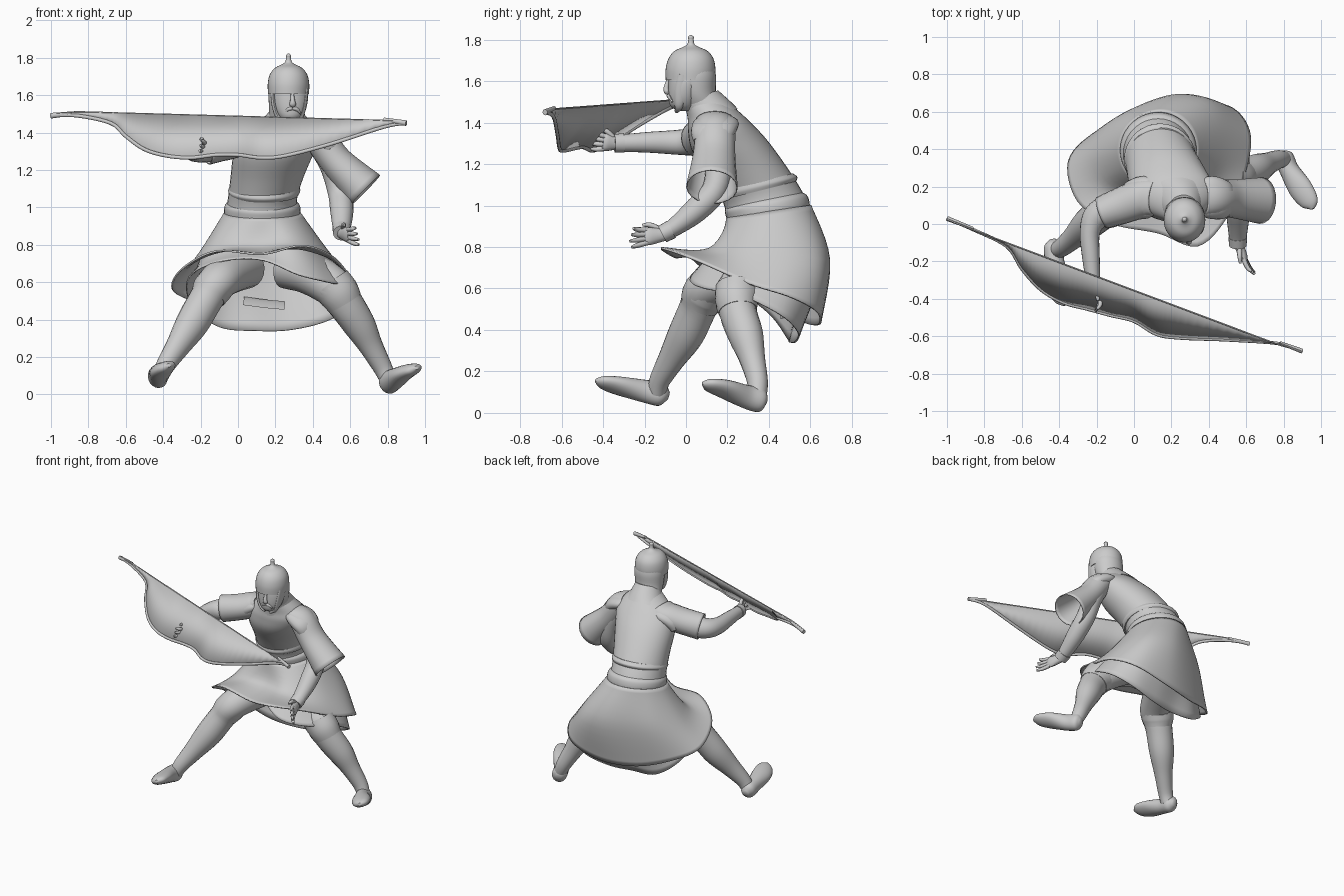
import bpy, bmesh
from math import sin, cos, pi
from mathutils import Vector


def spline(pts, n, closed=False):
    """Catmull-Rom through tuples of any length."""
    out, m = [], len(pts)
    get = (lambda i: pts[i % m]) if closed else (lambda i: pts[max(0, min(m - 1, i))])
    for i in range(m if closed else m - 1):
        for k in range(n):
            t = k / n
            out.append(tuple(0.5 * (2 * b + (c - a) * t + (2 * a - 5 * b + 4 * c - d) * t * t
                                    + (3 * b - a - 3 * c + d) * t ** 3)
                             for a, b, c, d in zip(get(i - 1), get(i), get(i + 1), get(i + 2))))
    if not closed:
        out.append(tuple(pts[-1]))
    return out


def mesh(name, rows, closed=True, caps=False, thick=0):
    bm = bmesh.new()
    vs = [[bm.verts.new(p) for p in r] for r in rows]
    n = len(rows[0])
    for a, b in zip(vs, vs[1:]):
        for i in range(n if closed else n - 1):
            j = (i + 1) % n
            bm.faces.new((a[i], a[j], b[j], b[i]))
    if caps:
        bm.faces.new(vs[0])
        bm.faces.new(vs[-1])
    bmesh.ops.recalc_face_normals(bm, faces=bm.faces)
    me = bpy.data.meshes.new(name)
    bm.to_mesh(me)
    bm.free()
    ob = bpy.data.objects.new(name, me)
    bpy.context.collection.objects.link(ob)
    if thick:
        mod = ob.modifiers.new("thickness", 'SOLIDIFY')
        mod.thickness = thick
        mod.offset = 0
    bpy.ops.object.select_all(action='DESELECT')
    ob.select_set(True)
    bpy.context.view_layer.objects.active = ob
    bpy.ops.object.shade_smooth_by_angle(angle=0.8)
    return ob


def tube(name, pts, up=(0, 0, 1), sides=20, n=5, caps=True, thick=0):
    """pts: x, y, z, half width, half height."""
    path = spline(pts, n)
    rows = []
    for i, p in enumerate(path):
        a, b = path[max(0, i - 1)], path[min(len(path) - 1, i + 1)]
        t = (Vector(b[:3]) - Vector(a[:3])).normalized()
        s = t.cross(Vector(up)).normalized()
        u = s.cross(t)
        rows.append([Vector(p[:3]) + s * p[3] * cos(k * 2 * pi / sides) + u * p[4] * sin(k * 2 * pi / sides)
                     for k in range(sides)])
    return mesh(name, rows, True, caps, thick)


def body(name, secs, tilt=0.0, caps=True, n=5):
    """Stack of level ellipses: x, y, z, rx, ry; tilt lifts the back."""
    rows = [[(x + rx * cos(k * pi / 18), y + ry * sin(k * pi / 18), z + tilt * ry * sin(k * pi / 18))
             for k in range(36)] for x, y, z, rx, ry in spline(secs, n)]
    return mesh(name, rows, True, caps)


def drape(name, rows, thick=0.01):
    """Closed cloth skirt through rings of control points."""
    around = [spline(r, 6, True) for r in rows]
    cols = [spline(c, 6) for c in zip(*around)]
    return mesh(name, list(zip(*cols)), True, False, thick)


def ball(name, loc, scale):
    x, y, z = loc
    a, b, c = scale
    secs = [(x, y, z - c * cos(k * pi / 12), max(.001, a * sin(k * pi / 12)), max(.001, b * sin(k * pi / 12)))
            for k in range(13)]
    return body(name, secs, n=1)


# Torso, collar and belt
body("torso", [(.13, .40, .95, .2, .2), (.13, .37, 1.04, .185, .19), (.155, .30, 1.16, .195, .185),
               (.19, .21, 1.29, .215, .18), (.22, .16, 1.38, .215, .15), (.235, .13, 1.44, .17, .12),
               (.26, .09, 1.5, .09, .09)], .15)
body("belt", [(.13, .40, .95, .2, .198), (.13, .395, .98, .205, .2), (.13, .385, 1.01, .2, .198),
              (.13, .375, 1.03, .18, .18)], .2)
body("sash", [(.14, .35, 1.07, .185, .18), (.14, .345, 1.09, .193, .192), (.145, .335, 1.11, .185, .18)], .25)
body("collar", [(.235, .13, 1.43, .15, .12), (.25, .11, 1.47, .115, .105), (.265, .07, 1.53, .085, .085)], .3)

# Head: face, helmet and finial
body("face", [(.275, -.005, 1.455, .03, .03), (.28, -.015, 1.48, .06, .06), (.28, -.01, 1.53, .085, .075),
              (.28, 0, 1.6, .095, .085), (.28, 0, 1.65, .08, .08)])
tube("nose", [(.29, -.085, 1.61, .008, .008), (.292, -.095, 1.57, .013, .013),
              (.292, -.093, 1.55, .018, .014), (.29, -.08, 1.54, .008, .008)], (0, 1, 0), 10)
for s in (-1, 1):
    tube("moustache", [(.291, -.086, 1.53, .009, .008), (.291 + s * .025, -.08, 1.523, .01, .008),
                       (.291 + s * .045, -.066, 1.5, .004, .004)], (0, 1, 0), 8)
    tube("cheek_guard", [(.275 + s * .09, -.01, 1.63, .03, .012), (.273 + s * .082, -.025, 1.55, .03, .012),
                         (.275 + s * .06, -.035, 1.48, .02, .012), (.275 + s * .02, -.045, 1.455, .01, .01)],
         (1, 0, 0), 12)
body("helmet_neck_guard", [(.255, .08, 1.48, .09, .09), (.265, .055, 1.54, .1, .09),
                           (.27, .045, 1.62, .107, .1), (.27, .035, 1.67, .1, .1)])
body("helmet", [(.27, .02, 1.605, .109, .118), (.27, .022, 1.66, .111, .12), (.27, .024, 1.71, .1, .108),
                (.27, .024, 1.745, .073, .08), (.27, .024, 1.765, .035, .037), (.27, .024, 1.778, .018, .018),
                (.27, .024, 1.8, .013, .013), (.27, .024, 1.813, .014, .014), (.27, .024, 1.823, .003, .003)])


# Arms, sleeves, hands
def hand(name, wrist, tip, up, curl=0.0):
    w, t = Vector(wrist), Vector(tip)
    d = (t - w).normalized()
    u = Vector(up).normalized()
    n = d.cross(u).normalized()
    L = (t - w).length
    pts = [(*(w + d * L * f), a, b) for f, a, b in ((-.1, .03, .03), (.1, .026, .035), (.4, .022, .043), (.55, .012, .038))]
    tube(name + "_palm", pts, u, 12)
    for i in range(4):
        o = u * (i - 1.5) * .02
        q = [w + d * L * .45 + o, w + d * L * .75 + o * 1.3 + n * curl * .3,
             w + d * L * (.98 - .05 * abs(i - 1)) + o * 1.5 + n * curl]
        tube(name + "_finger", [(*v, r, r) for v, r in zip(q, (.013, .012, .007))], u, 8)
    q = [w + d * L * .12 + u * .03, w + d * L * .35 + u * .055 + n * .01, w + d * L * .55 + u * .06 + n * .02]
    tube(name + "_thumb", [(*v, r, r) for v, r in zip(q, (.014, .013, .007))], n, 8)


tube("left_arm", [(.42, .15, 1.37, .07, .07), (.5, .16, 1.23, .066, .066), (.545, .14, 1.08, .062, .065),
                  (.555, .05, .98, .06, .062), (.555, -.05, .9, .045, .05), (.555, -.11, .865, .036, .04)], (1, 0, 0))
tube("left_cuff", [(.555, -.07, .885, .046, .05), (.555, -.115, .862, .044, .047)], (1, 0, 0))
hand("left_hand", (.56, -.11, .86), (.625, -.28, .84), (-.15, 0, 1), -.02)
tube("left_sleeve", [(.37, .14, 1.41, .09, .05), (.44, .14, 1.36, .095, .08), (.53, .135, 1.24, .1, .085),
                     (.68, .125, 1.09, .122, .112)], caps=False, thick=.006)
tube("right_arm", [(.06, .15, 1.37, .08, .08), (-.07, .1, 1.33, .08, .08), (-.19, .05, 1.31, .075, .07),
                   (-.235, -.04, 1.305, .055, .06), (-.23, -.18, 1.305, .047, .05), (-.215, -.34, 1.3, .036, .04)])
tube("right_cuff", [(-.22, -.3, 1.302, .043, .047), (-.214, -.345, 1.3, .041, .044)])
hand("right_hand", (-.213, -.34, 1.3), (-.165, -.455, 1.31), (.2, 0, 1), .04)
tube("right_sleeve", [(.11, .14, 1.42, .09, .05), (.05, .14, 1.38, .1, .08), (-.06, .1, 1.345, .095, .085),
                      (-.17, .06, 1.32, .085, .09)], caps=False, thick=.008)
for name, x, s in (("right_shoulder_plate", .07, -1), ("left_shoulder_plate", .4, 1)):
    tube(name, [(x - s * .07, .15, 1.41, .08, .03), (x, .145, 1.395, .112, .05), (x + s * .07, .13, 1.355, .108, .06),
                (x + s * .1, .125, 1.31, .09, .05)])

# Legs, boots
tube("right_leg", [(.04, .38, .68, .115, .115), (-.04, .23, .65, .115, .11), (-.11, .1, .6, .108, .1),
                   (-.17, .06, .51, .092, .092), (-.245, .0, .38, .085, .09), (-.32, -.07, .26, .062, .068),
                   (-.385, -.125, .16, .05, .052), (-.415, -.14, .1, .045, .045)])
tube("right_boot_top", [(-.11, .11, .6, .11, .102), (-.14, .085, .56, .108, .103), (-.16, .065, .52, .094, .094)])
tube("right_boot", [(-.435, -.085, .08, .02, .02), (-.43, -.12, .09, .05, .058), (-.425, -.2, .105, .052, .055),
                    (-.405, -.32, .13, .066, .042), (-.38, -.4, .148, .05, .028), (-.37, -.435, .156, .01, .01)],
     (-.35, 0, 1))
tube("left_leg", [(.26, .42, .68, .115, .115), (.38, .33, .65, .115, .115), (.5, .25, .58, .108, .11),
                  (.57, .25, .49, .09, .098), (.65, .29, .37, .083, .087), (.71, .32, .26, .062, .065),
                  (.77, .345, .15, .05, .052), (.8, .345, .085, .045, .045)])
tube("left_boot_top", [(.5, .25, .59, .11, .112), (.54, .245, .54, .105, .11), (.57, .25, .49, .093, .1)])
tube("left_boot", [(.79, .385, .055, .02, .02), (.8, .36, .062, .05, .06), (.83, .29, .078, .052, .058),
                   (.89, .19, .115, .066, .042), (.94, .115, .135, .05, .028), (.955, .08, .142, .01, .01)], (-.35, 0, 1))

# Two skirt layers, rings run from front centre towards +x
waist = [(.13 + .2 * sin(k * pi / 6), .4 - .2 * cos(k * pi / 6), .97 - .03 * cos(k * pi / 6)) for k in range(12)]
hips = [(.13, .15, .79), (.29, .11, .79), (.4, .17, .775), (.47, .33, .77), (.47, .52, .76), (.4, .65, .74),
        (.23, .69, .74), (.03, .63, .74), (-.13, .53, .74), (-.22, .37, .73), (-.17, .22, .76), (-.04, .16, .785)]
rim = [(.13, -.05, .75), (.34, -.12, .795), (.5, .04, .74), (.6, .3, .625), (.615, .5, .56), (.5, .63, .49),
       (.25, .645, .43), (0, .585, .43), (-.22, .48, .49), (-.35, .33, .56), (-.3, .12, .67), (-.12, 0, .765)]
drape("tunic_skirt", [waist, hips, rim])
inner_rim = [(.12, .08, .72), (.32, .02, .64), (.48, .09, .6), (.6, .26, .57), (.6, .46, .47), (.47, .54, .39),
             (.28, .53, .345), (.1, .5, .34), (-.1, .49, .36), (-.25, .4, .48), (-.26, .2, .63), (-.1, .08, .71)]
inner_hips = [tuple(c + (h - c) * .93 for h, c in zip(p, (.13, .39, .74))) for p in hips]
drape("inner_robe", [waist, inner_hips, inner_rim], .008)

# Flat plate hanging inside the back of the robe
tube("seat_plate", [(.03, .5, .5, .05, .01), (.14, .5, .485, .05, .01), (.25, .5, .475, .05, .01)],
     (0, -.5, 1), sides=4, n=1)

# Bow: limb, string and the web between them
limb = [(-1, .03, 1.49), (-.86, -.03, 1.49), (-.68, -.12, 1.45), (-.6, -.24, 1.38), (-.5, -.35, 1.31),
        (-.38, -.42, 1.275), (-.25, -.455, 1.265), (-.12, -.49, 1.28), (0, -.52, 1.28), (.12, -.59, 1.265),
        (.25, -.61, 1.275), (.5, -.62, 1.34), (.78, -.64, 1.43), (.895, -.68, 1.45)]
string = [(x, .02 - .375 * (x + 1), 1.515 - .028 * (x + 1)) for x, _, _ in limb]
string[0], string[-1] = (-1, .025, 1.5), (.89, -.675, 1.46)
tube("bow_limb", [(*p, .009, .01) for p in limb], sides=10)
tube("bow_string", [(*p, .004, .004) for p in string], sides=6, n=2)
mesh("bow_web", [spline(limb, 5), spline(string, 5)], False, False, .005)
for e, d in (((-1, .03, 1.49), (.14, -.055, .015)), ((.9, -.68, 1.45), (-.12, .045, .02))):
    tube("bow_tip", [(*e, .013, .015), (*[a + b for a, b in zip(e, d)], .009, .01)], sides=8)
